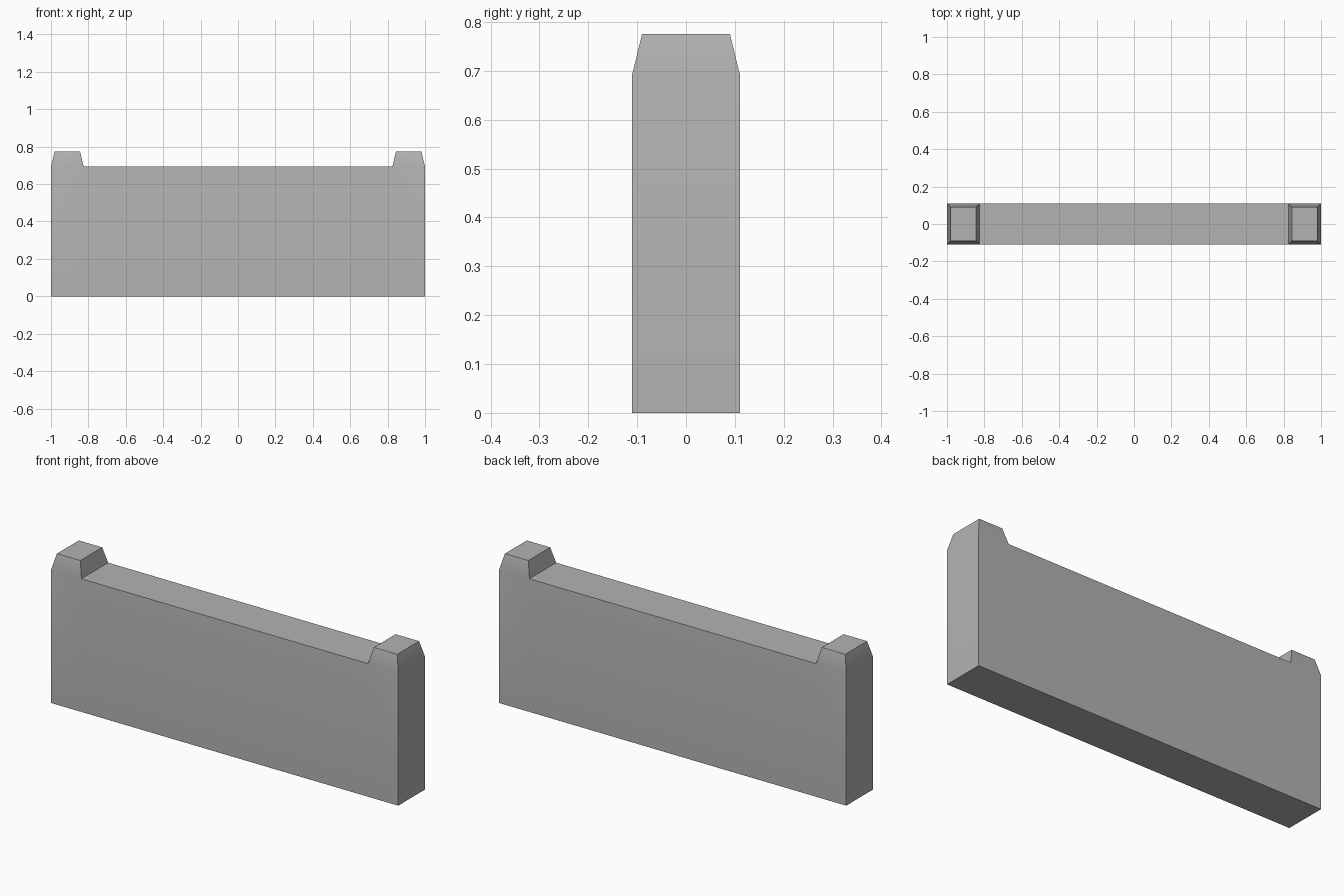
import bpy
import bmesh

cube = bpy.data.objects.get("Cube")
if cube:
    bpy.data.objects.remove(cube, do_unlink=True)

HALF_X, HALF_Y = 1.0, 0.11
POST_X = 0.825          # inner edge of each end post
WALL_Z, TOP_Z = 0.693, 0.775
TAPER = 0.02

# Stone colour
stone = bpy.data.materials.new("grey_stone")
stone.use_nodes = True
colour = (0.45, 0.45, 0.45, 1)
stone.diffuse_color = colour
stone.node_tree.nodes["Principled BSDF"].inputs["Base Color"].default_value = colour

# Wall block, split where the end posts begin
bm = bmesh.new()
bmesh.ops.create_cube(bm, size=1)
for v in bm.verts:
    v.co = (v.co.x * 2 * HALF_X, v.co.y * 2 * HALF_Y, (v.co.z + 0.5) * WALL_Z)
for x in (-POST_X, POST_X):
    bmesh.ops.bisect_plane(bm, geom=bm.verts[:] + bm.edges[:] + bm.faces[:],
                           plane_co=(x, 0, 0), plane_no=(1, 0, 0))

# Tapered caps raised from the end posts
bm.normal_update()
ends = [f for f in bm.faces
        if f.normal.z > 0.9 and abs(f.calc_center_median().x) > POST_X]
for face in ends:
    cap = bmesh.ops.extrude_discrete_faces(bm, faces=[face])["faces"][0]
    centre = cap.calc_center_median()
    for v in cap.verts:
        v.co.x -= TAPER if v.co.x > centre.x else -TAPER
        v.co.y -= TAPER if v.co.y > centre.y else -TAPER
        v.co.z = TOP_Z
bmesh.ops.remove_doubles(bm, verts=bm.verts[:], dist=0.0001)
bmesh.ops.recalc_face_normals(bm, faces=bm.faces[:])

mesh = bpy.data.meshes.new("wall_with_end_posts")
bm.to_mesh(mesh)
bm.free()
mesh.materials.append(stone)
wall = bpy.data.objects.new("wall_with_end_posts", mesh)
bpy.context.collection.objects.link(wall)

# Soft shading over the shallow cap bevels, crisp corners elsewhere
bpy.context.view_layer.objects.active = wall
wall.select_set(True)
bpy.ops.object.shade_smooth_by_angle(angle=0.5236)
